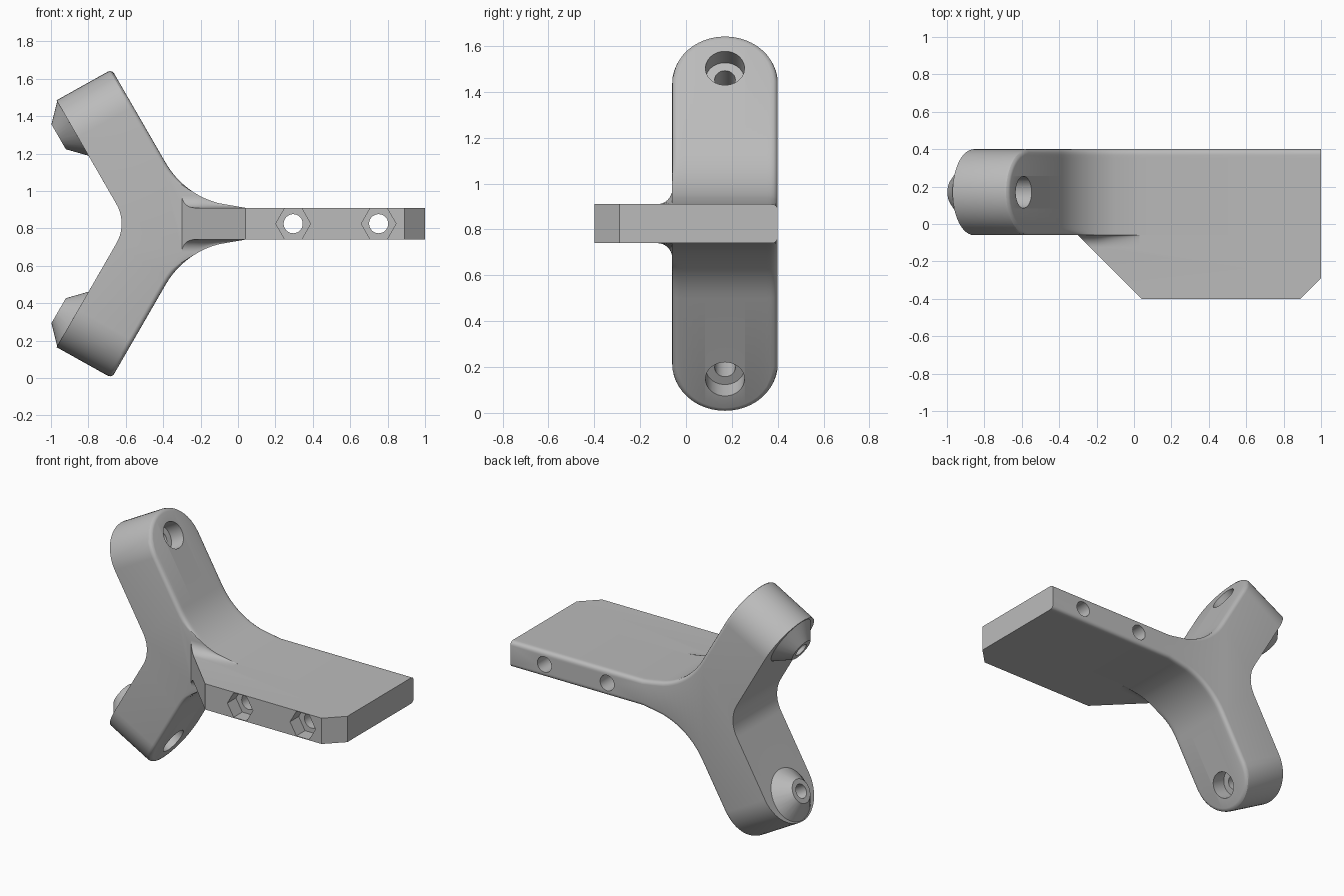
import bpy, bmesh, math
from mathutils import Vector, Matrix

cube = bpy.data.objects.get("Cube")
if cube:
    bpy.data.objects.remove(cube, do_unlink=True)

# One grey for the whole bracket
grey = bpy.data.materials.new("light grey")
grey.use_nodes = True
colour = (0.5, 0.5, 0.5, 1)
grey.diffuse_color = colour
grey.node_tree.nodes["Principled BSDF"].inputs["Base Color"].default_value = colour

MID = 0.825             # height of the mirror plane
R, YC = 0.23, 0.17      # half width and centre of the arms in y
RF = 0.025              # edge rounding
ARM = Vector((-0.5, 0.866))   # along the upper arm (x, z)
NRM = Vector((0.866, 0.5))    # out of the arm's plate side
TIP_R, TIP_L = Vector((-0.675, 1.65)), Vector((-0.97, 1.485))
ARC_C, ARC_R = Vector((0.012, 1.38)), 0.46


def finish(bm, name):
    bmesh.ops.remove_doubles(bm, verts=bm.verts, dist=1e-5)
    bmesh.ops.dissolve_degenerate(bm, dist=1e-5, edges=bm.edges)
    bmesh.ops.recalc_face_normals(bm, faces=bm.faces)
    me = bpy.data.meshes.new(name)
    bm.to_mesh(me)
    bm.free()
    me.materials.append(grey)
    ob = bpy.data.objects.new(name, me)
    bpy.context.collection.objects.link(ob)
    return ob


def loft(rings, name):
    """Closed solid through rings with equal point counts."""
    bm = bmesh.new()
    vs = [[bm.verts.new(p) for p in ring] for ring in rings]
    n = len(vs[0])
    for a, b in zip(vs, vs[1:]):
        for i in range(n):
            j = (i + 1) % n
            bm.faces.new((a[i], a[j], b[j], b[i]))
    bm.faces.new(vs[0])
    bm.faces.new(vs[-1])
    return finish(bm, name)


def cone(name, start, end, r1, r2, segments=48):
    """Cylinder or frustum between two points."""
    start, end = Vector(start), Vector(end)
    d = end - start
    mat = Matrix.Translation((start + end) / 2) @ d.to_track_quat('Z', 'Y').to_matrix().to_4x4()
    bm = bmesh.new()
    bmesh.ops.create_cone(bm, cap_ends=True, segments=segments, radius1=r1,
                          radius2=r2, depth=d.length, matrix=mat)
    return finish(bm, name)


def combine(target, tool, operation):
    tool.hide_render = True
    mod = target.modifiers.new(operation.lower(), 'BOOLEAN')
    mod.operation, mod.solver, mod.object = operation, 'EXACT', tool
    bpy.context.view_layer.objects.active = target
    bpy.ops.object.modifier_apply(modifier=mod.name)
    bpy.data.objects.remove(tool, do_unlink=True)


def edge_round(dy):
    s = min(max((abs(dy) - (R - RF)) / RF, 0), 1)
    return RF * (1 - math.sqrt(1 - s * s))


def upper_profile(dy):
    """Upper half of the Y outline at one depth, from plate end to crotch."""
    b = edge_round(dy)

    def inset(x):       # front edge stays sharp where the plate joins
        return b if dy > 0 else b * min(max((-0.25 - x) / 0.1, 0), 1)

    pts = [Vector((x, z - inset(x))) for x, z in ((1, 0.91), (0.04, 0.91), (-0.035, 0.922))]
    for i in range(11):
        t = math.radians(255 - 4.5 * i)
        d = Vector((math.cos(t), math.sin(t)))
        p = ARC_C + d * ARC_R
        pts.append(p + d * inset(p.x))
    # rounded arm tip with a softened rim
    for deg in (0, 30, 60, 90):
        t = math.radians(deg)
        rho = R - RF * (1 - math.sin(t))
        pull = R - math.sqrt(max(rho * rho - dy * dy, 0))
        depth = max(RF * (1 - math.cos(t)), b)
        pts.append(TIP_R - ARM * pull - NRM * depth)
    pts.append(TIP_L - ARM * (R - math.sqrt(max(R * R - dy * dy, 0))))
    # crotch between the arms
    for deg in (30, 24, 18, 12, 6):
        t = math.radians(deg)
        pts.append(Vector((-0.832 + 0.21 * math.cos(t), MID + 0.21 * math.sin(t))))
    return pts


# Y-shaped body with its plate strip, lofted through the depth
rings = []
for i in range(25):
    dy = R * math.sin(math.radians(-90 + 7.5 * i))
    up = upper_profile(dy)
    low = [Vector((p.x, 2 * MID - p.y)) for p in reversed(up)]
    full = up + [Vector((-0.622, MID))] + low
    rings.append([(p.x, YC + dy, p.y) for p in full])
body = loft(rings, "y_bracket")

# Front part of the mounting plate
outline = [(-0.3, -0.06), (0.04, -0.4), (0.89, -0.4), (1, -0.29), (1, -0.06)]
plate = loft([[(x, y, z) for x, y in outline] for z in (0.74, 0.91)], "front_plate")
combine(body, plate, 'UNION')

# Concave fillet between arm fronts and plate
def arm_height(x):
    if x < -0.107:
        return ARC_C.y - math.sqrt(ARC_R ** 2 - (x - ARC_C.x) ** 2) - 0.91
    return max(0.026 * (0.04 - x) / 0.147, 0)

rf = 0.065
rings = []
for i in range(15):
    top = []
    for j in range(9):
        d = rf * (1 - math.cos(math.pi / 2 * j / 8))
        x = -0.3 + d + (0.33 - d) * i / 14
        h = min(rf, arm_height(x) * 0.97)
        z = 0.91 + h * (1 - math.sqrt(max(1 - (1 - d / rf) ** 2, 0)))
        top.append((x, -0.06 - d, z))
    rings.append(top + [(x, y, 2 * MID - z) for x, y, z in reversed(top)])
fillet = loft(rings, "arm_fillet")
combine(body, fillet, 'UNION')

# Conical bosses and counterbored screw holes, mirrored on both arms
hole = TIP_R - ARM * 0.17
for side in (1, -1):
    def at(depth):
        p = hole - NRM * depth
        return (p.x, YC, MID + side * (p.y - MID))
    combine(body, cone("boss", at(0.338), at(0.426), 0.168, 0.077), 'UNION')
    combine(body, cone("counterbore_cutter", at(-0.1), at(0.1), 0.085, 0.085), 'DIFFERENCE')
    combine(body, cone("screw_hole_cutter", at(0.05), at(0.55), 0.045, 0.045), 'DIFFERENCE')

# Cross holes with hexagonal nut pockets in the plate
for x in (0.295, 0.752):
    combine(body, cone("cross_hole_cutter", (x, -0.5, MID), (x, 0.5, MID), 0.051, 0.051), 'DIFFERENCE')
    hexagon = [(x + 0.093 * math.cos(k * math.pi / 3), MID + 0.093 * math.sin(k * math.pi / 3))
               for k in range(6)]
    pocket = loft([[(px, y, pz) for px, pz in hexagon] for y in (-0.5, -0.31)], "nut_pocket_cutter")
    combine(body, pocket, 'DIFFERENCE')

bpy.ops.object.select_all(action='DESELECT')
body.select_set(True)
bpy.context.view_layer.objects.active = body
bpy.ops.object.shade_smooth_by_angle(angle=math.radians(30))
